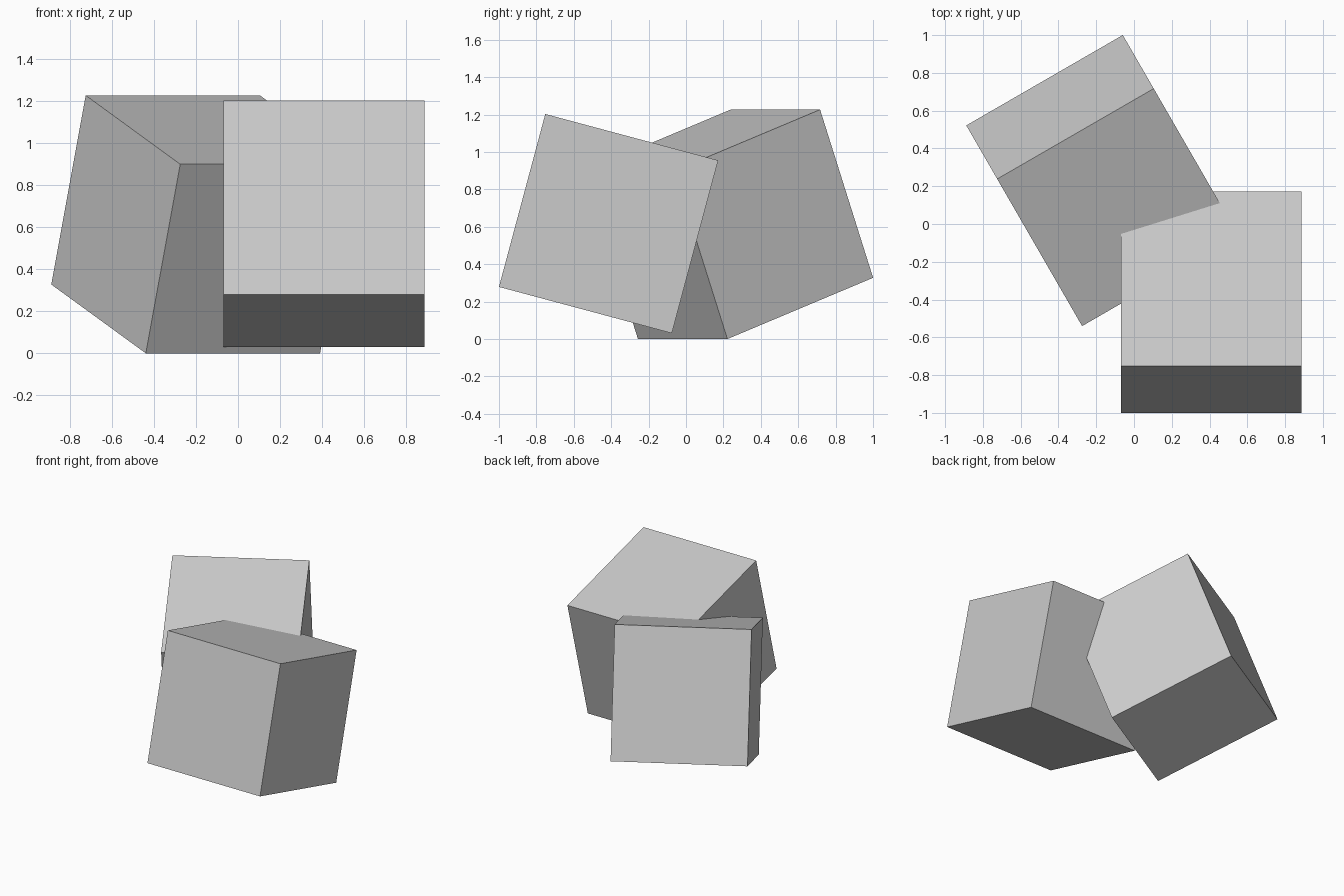
import bpy
from math import radians

if "Cube" in bpy.data.objects:
    bpy.data.objects.remove(bpy.data.objects["Cube"])

SIDE = 0.957


def add_cube(name, location, tilt, turn):
    bpy.ops.mesh.primitive_cube_add(
        size=SIDE, location=location,
        rotation=(radians(tilt), 0, radians(turn)))
    bpy.context.object.name = name


# Front cube, tipped backwards about x
add_cube("front_cube", (0.409, -0.414, 0.617), -15, 0)

# Rear cube, tipped forwards and turned about z, resting on its lower edge
add_cube("rear_cube", (-0.167, 0.23, 0.6133), 20, 30)
